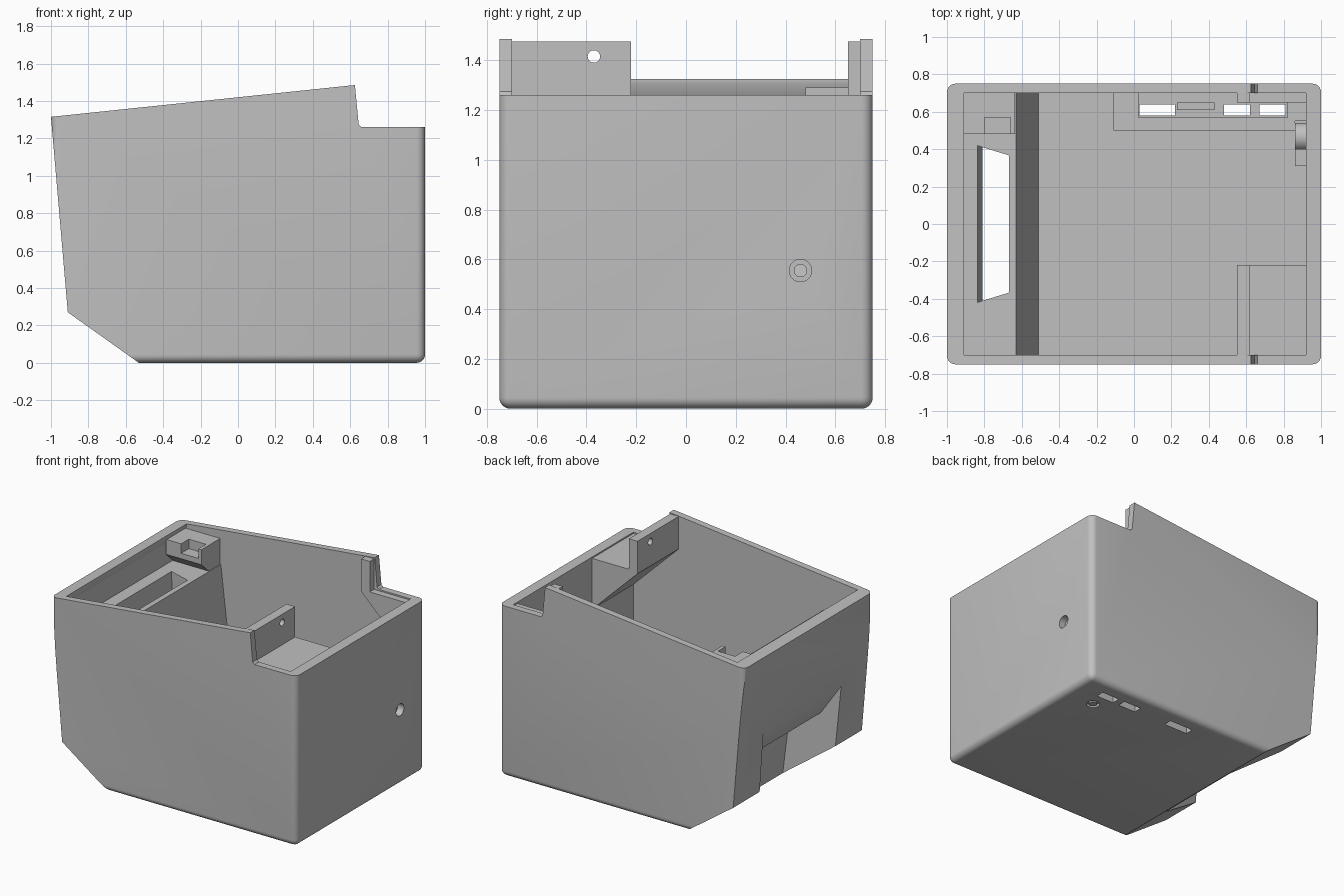
import bpy, bmesh, math
from mathutils import Matrix

if "Cube" in bpy.data.objects:
    bpy.data.objects.remove(bpy.data.objects["Cube"], do_unlink=True)

grey = bpy.data.materials.new("plain_grey")
grey.use_nodes = True
grey.diffuse_color = (0.53, 0.53, 0.53, 1)
grey.node_tree.nodes["Principled BSDF"].inputs["Base Color"].default_value = grey.diffuse_color


def finish(name, bm):
    bmesh.ops.recalc_face_normals(bm, faces=bm.faces)
    mesh = bpy.data.meshes.new(name)
    bm.to_mesh(mesh)
    bm.free()
    mesh.materials.append(grey)
    obj = bpy.data.objects.new(name, mesh)
    bpy.context.collection.objects.link(obj)
    return obj


def prism(name, profile, front, back):
    """Extrude an x-z profile along y; front and back are functions of x."""
    bm = bmesh.new()
    a = [bm.verts.new((x, front(x), z)) for x, z in profile]
    b = [bm.verts.new((x, back(x), z)) for x, z in profile]
    bm.faces.new(a)
    bm.faces.new(b[::-1])
    n = len(a)
    for i in range(n):
        j = (i + 1) % n
        bm.faces.new((a[i], b[i], b[j], a[j]))
    return finish(name, bm)


def slab(name, profile, y0, y1):
    return prism(name, profile, lambda x: y0, lambda x: y1)


def box(name, x0, x1, y0, y1, z0, z1):
    return slab(name, [(x0, z0), (x1, z0), (x1, z1), (x0, z1)], y0, y1)


def rod(name, x0, x1, y, z, r):
    """Cylinder lying along x."""
    bm = bmesh.new()
    m = Matrix.Translation(((x0 + x1) / 2, y, z)) @ Matrix.Rotation(math.pi / 2, 4, "Y")
    bmesh.ops.create_cone(bm, cap_ends=True, segments=32, radius1=r, radius2=r,
                          depth=x1 - x0, matrix=m)
    return finish(name, bm)


def combine(obj, tool, operation="DIFFERENCE"):
    mod = obj.modifiers.new("combine", "BOOLEAN")
    mod.operation = operation
    mod.solver = "EXACT"
    mod.object = tool
    bpy.context.view_layer.objects.active = obj
    bpy.ops.object.modifier_apply(modifier=mod.name)
    bpy.data.objects.remove(tool, do_unlink=True)


# Outer body: a box with rounded corners and base, trimmed to the side profile
body = box("housing", -1, 1, -0.75, 0.75, 0, 1.7)
bm = bmesh.new()
bm.from_mesh(body.data)
edges = [e for e in bm.edges if not all(v.co.z > 1 for v in e.verts)]
bmesh.ops.bevel(bm, geom=edges, offset=0.045, segments=6, profile=0.5, affect="EDGES")
bm.to_mesh(body.data)
bm.free()
outline = [(-1, 1.315), (0.625, 1.485), (0.645, 1.275), (0.66, 1.26), (1.1, 1.26),
           (1.1, -0.1), (-0.39, -0.1), (-0.91, 0.27)]
combine(body, slab("trim", outline, -1, 1), "INTERSECT")

# Main cavity with lid groove, and the thick inner block beside the sloped wall
cavity = [(-0.91, 2), (-0.91, 1.305), (-0.94, 1.25), (-0.93, 1.1), (-0.63, 1.1),
          (-0.51, 0.06), (0.92, 0.06), (0.92, 2)]
combine(body, slab("cavity_cut", cavity, -0.7, 0.7))

# Tapered chute running from the inner block out through the sloped wall
chute = [(-0.84, 1.2), (-0.68, 1.2), (-0.55, -0.05), (-1.1, -0.05), (-1.1, 0.72),
         (-0.95, 0.72), (-0.81, 0.5)]
half = lambda x: 0.42 - 0.31 * (x + 0.84)
combine(body, prism("chute_cut", chute, lambda x: -half(x), half))

# Slots through the floor
for x0, x1 in ((0.03, 0.22), (0.48, 0.62), (0.67, 0.81)):
    combine(body, box("slot_cut", x0, x1, 0.58, 0.64, -0.1, 0.2))

# Shallow ring pressed into the underside
bm = bmesh.new()
bmesh.ops.create_cone(bm, cap_ends=True, segments=32, radius1=0.045, radius2=0.045,
                      depth=0.04, matrix=Matrix.Translation((0.76, 0.48, 0)))
ring = finish("ring_cut", bm)
bm = bmesh.new()
bmesh.ops.create_cone(bm, cap_ends=True, segments=32, radius1=0.028, radius2=0.028,
                      depth=0.1, matrix=Matrix.Translation((0.76, 0.48, 0)))
combine(ring, finish("ring_core", bm))
combine(body, ring)

# Socket in the side wall with its inner boss and tab
boss = rod("socket_boss", 0.86, 0.925, 0.465, 0.555, 0.075)
boss_tab = box("boss_tab", 0.86, 0.925, 0.31, 0.40, 0.48, 0.63)
combine(body, rod("socket_wide", 0.95, 1.1, 0.46, 0.555, 0.045))
for part in (body, boss):
    combine(part, rod("socket_hole", 0.8, 1.1, 0.46, 0.555, 0.025))


# Corner ledges with sloped undersides and upright lips
def ledge(name, y0, y1):
    profile = [(0.55, 1.235), (0.925, 0.87), (0.925, 1.25), (0.62, 1.25),
               (0.62, 1.475), (0.55, 1.475)]
    return slab(name, profile, y0, y1)


front_ledge = ledge("front_ledge", -0.705, -0.22)
combine(front_ledge, rod("screw_hole", 0.5, 0.7, -0.37, 1.415, 0.025))
back_ledge = ledge("back_ledge", 0.65, 0.705)

# Corner bracket: a block tapering down into the back wall, with a pocket on top
bm = bmesh.new()
shape = [(0.48, 1.29), (0.48, 1.18), (0.705, 0.97), (0.705, 1.29)]
left = [bm.verts.new((-0.925, y, z)) for y, z in shape]
right = [bm.verts.new((-0.635, y, z)) for y, z in shape]
bm.faces.new(left)
bm.faces.new(right[::-1])
for i in range(4):
    j = (i + 1) % 4
    bm.faces.new((left[i], right[i], right[j], left[j]))
bracket = finish("corner_bracket", bm)
combine(bracket, box("pocket_cut", -0.8, -0.66, 0.4, 0.57, 1.22, 1.4))

# Board holder on the floor: a long rail with end blocks
box("floor_rail", -0.11, 0.86, 0.50, 0.57, 0.05, 0.2)
box("rail_end", -0.11, 0.025, 0.57, 0.705, 0.05, 0.2)
box("rail_stop", 0.82, 0.925, 0.55, 0.66, 0.05, 0.2)
box("rail_bridge", 0.23, 0.43, 0.61, 0.65, 0.05, 0.1)

# Smooth the rounded surfaces, keep the edges crisp
bpy.ops.object.select_all(action="DESELECT")
for part in (body, boss, front_ledge):
    part.select_set(True)
bpy.context.view_layer.objects.active = body
bpy.ops.object.shade_smooth_by_angle(angle=math.radians(30))
